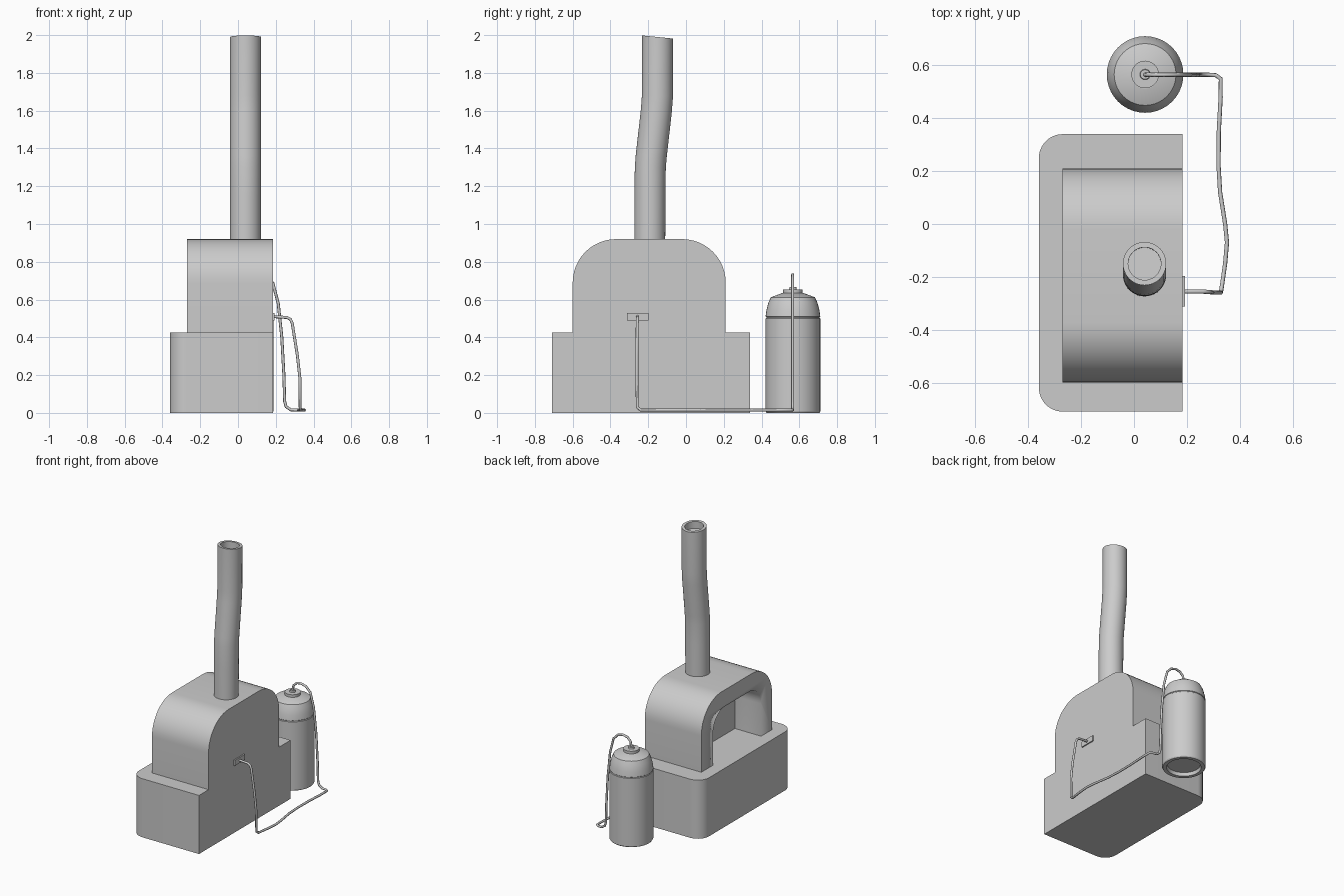
import bpy, bmesh, math
from mathutils import Vector

if "Cube" in bpy.data.objects:
    bpy.data.objects.remove(bpy.data.objects["Cube"])


def finish(name, bm, smooth=True):
    bmesh.ops.remove_doubles(bm, verts=bm.verts, dist=1e-5)
    bmesh.ops.recalc_face_normals(bm, faces=bm.faces)
    mesh = bpy.data.meshes.new(name)
    bm.to_mesh(mesh)
    bm.free()
    ob = bpy.data.objects.new(name, mesh)
    bpy.context.collection.objects.link(ob)
    bpy.ops.object.select_all(action='DESELECT')
    ob.select_set(True)
    bpy.context.view_layer.objects.active = ob
    if smooth:
        bpy.ops.object.shade_smooth_by_angle(angle=math.radians(30))
    return ob


def prism(name, pts, direction):
    bm = bmesh.new()
    face = bm.faces.new([bm.verts.new(p) for p in pts])
    ext = bmesh.ops.extrude_face_region(bm, geom=[face])
    moved = [g for g in ext['geom'] if isinstance(g, bmesh.types.BMVert)]
    bmesh.ops.translate(bm, verts=moved, vec=Vector(direction))
    return finish(name, bm)


def arc(cx, cy, r, a0, a1, n=12):
    return [(cx + r * math.cos(math.radians(a0 + (a1 - a0) * i / n)),
             cy + r * math.sin(math.radians(a0 + (a1 - a0) * i / n))) for i in range(n + 1)]


def arch(name, y0, y1, z0, z1, r, x0, x1):
    pts = [(y0, z0), (y1, z0)]
    pts += arc(y1 - r, z1 - r, r, 0, 90) + arc(y0 + r, z1 - r, r, 90, 180)
    return prism(name, [(x0, y, z) for y, z in pts], (x1 - x0, 0, 0))


def rings(name, sections, n=40):
    """Skin circles (cx, cy, z, radius, slope in y), capped at both ends."""
    bm = bmesh.new()
    loops = []
    for cx, cy, z, r, slope in sections:
        loop = []
        for i in range(n):
            a = 2 * math.pi * i / n
            dy = r * math.sin(a)
            loop.append(bm.verts.new((cx + r * math.cos(a), cy + dy, z + slope * dy)))
        loops.append(loop)
    for a, b in zip(loops, loops[1:]):
        for i in range(n):
            j = (i + 1) % n
            bm.faces.new((a[i], a[j], b[j], b[i]))
    bm.faces.new(loops[0][::-1])
    bm.faces.new(loops[-1])
    return finish(name, bm)


# Base block, rounded on the mouth side
pts = [(0.184, -0.71), (0.184, 0.34)]
pts += arc(-0.27, 0.25, 0.09, 90, 180) + arc(-0.27, -0.62, 0.09, 180, 270)
prism("base", [(x, y, 0) for x, y in pts], (0, 0, 0.425))

# Oven body with arched mouth
oven = arch("oven_body", -0.60, 0.21, 0.425, 0.92, 0.23, -0.27, 0.184)
cutter = arch("mouth_cutter", -0.475, 0.075, 0.30, 0.80, 0.14, -0.40, -0.06)
cutter.hide_render = True
mod = oven.modifiers.new("mouth", 'BOOLEAN')
mod.operation = 'DIFFERENCE'
mod.solver = 'EXACT'
mod.object = cutter
bpy.ops.object.select_all(action='DESELECT')
bpy.context.view_layer.objects.active = oven
oven.select_set(True)
bpy.ops.object.modifier_apply(modifier=mod.name)
bpy.data.objects.remove(cutter)

# Bent chimney with a hollow top
path = [(-0.192, 0.90, 0), (-0.191, 1.15, 0), (-0.189, 1.30, -0.03), (-0.184, 1.36, -0.06),
        (-0.157, 1.60, -0.08), (-0.151, 1.68, -0.06), (-0.150, 1.99, -0.1)]
rings("chimney", [(0.04, y, z, 0.082, s) for y, z, s in path]
      + [(0.04, -0.150, 1.99, 0.062, -0.1), (0.04, -0.151, 1.94, 0.062, -0.1),
         (0.04, -0.151, 1.94, 0.055, -0.1)])

# Gas tank with recessed foot, seam and valve
profile = [(0.11, 0.025), (0.115, 0), (0.14, 0), (0.145, 0.008), (0.145, 0.50), (0.141, 0.503),
           (0.141, 0.507), (0.145, 0.51), (0.140, 0.545), (0.130, 0.583), (0.117, 0.612),
           (0.055, 0.635), (0.052, 0.635), (0.052, 0.654), (0.02, 0.654), (0.018, 0.666)]
rings("gas_tank", [(0.042, 0.566, z, r, 0) for r, z in profile])

# Burner inlet plate
bm = bmesh.new()
bmesh.ops.create_cube(bm, size=1)
bmesh.ops.scale(bm, verts=bm.verts, vec=(0.02, 0.115, 0.04))
bmesh.ops.translate(bm, verts=bm.verts, vec=(0.183, -0.255, 0.51))
finish("inlet_plate", bm, False)

# Gas hose from tank to inlet
hose_pts = [(0.042, 0.565, 0.66), (0.05, 0.565, 0.70), (0.075, 0.565, 0.724), (0.11, 0.565, 0.731),
            (0.15, 0.565, 0.72), (0.185, 0.565, 0.685), (0.213, 0.565, 0.58), (0.232, 0.565, 0.40),
            (0.243, 0.565, 0.20), (0.247, 0.565, 0.06), (0.255, 0.565, 0.033), (0.28, 0.565, 0.016),
            (0.31, 0.563, 0.015), (0.328, 0.55, 0.015), (0.328, 0.48, 0.015), (0.321, 0.35, 0.015),
            (0.320, 0.22, 0.015), (0.326, 0.12, 0.015), (0.345, 0.0, 0.015), (0.352, -0.07, 0.015),
            (0.345, -0.15, 0.015), (0.332, -0.24, 0.015), (0.329, -0.258, 0.03), (0.328, -0.26, 0.18),
            (0.315, -0.26, 0.30), (0.287, -0.258, 0.475), (0.278, -0.257, 0.495),
            (0.26, -0.256, 0.505), (0.185, -0.256, 0.51)]
curve = bpy.data.curves.new("gas_hose", 'CURVE')
curve.dimensions = '3D'
curve.bevel_depth = 0.008
curve.bevel_resolution = 2
curve.use_fill_caps = True
spline = curve.splines.new('POLY')
spline.points.add(len(hose_pts) - 1)
for p, co in zip(spline.points, hose_pts):
    p.co = (*co, 1)
spline.use_smooth = True
bpy.context.collection.objects.link(bpy.data.objects.new("gas_hose", curve))
